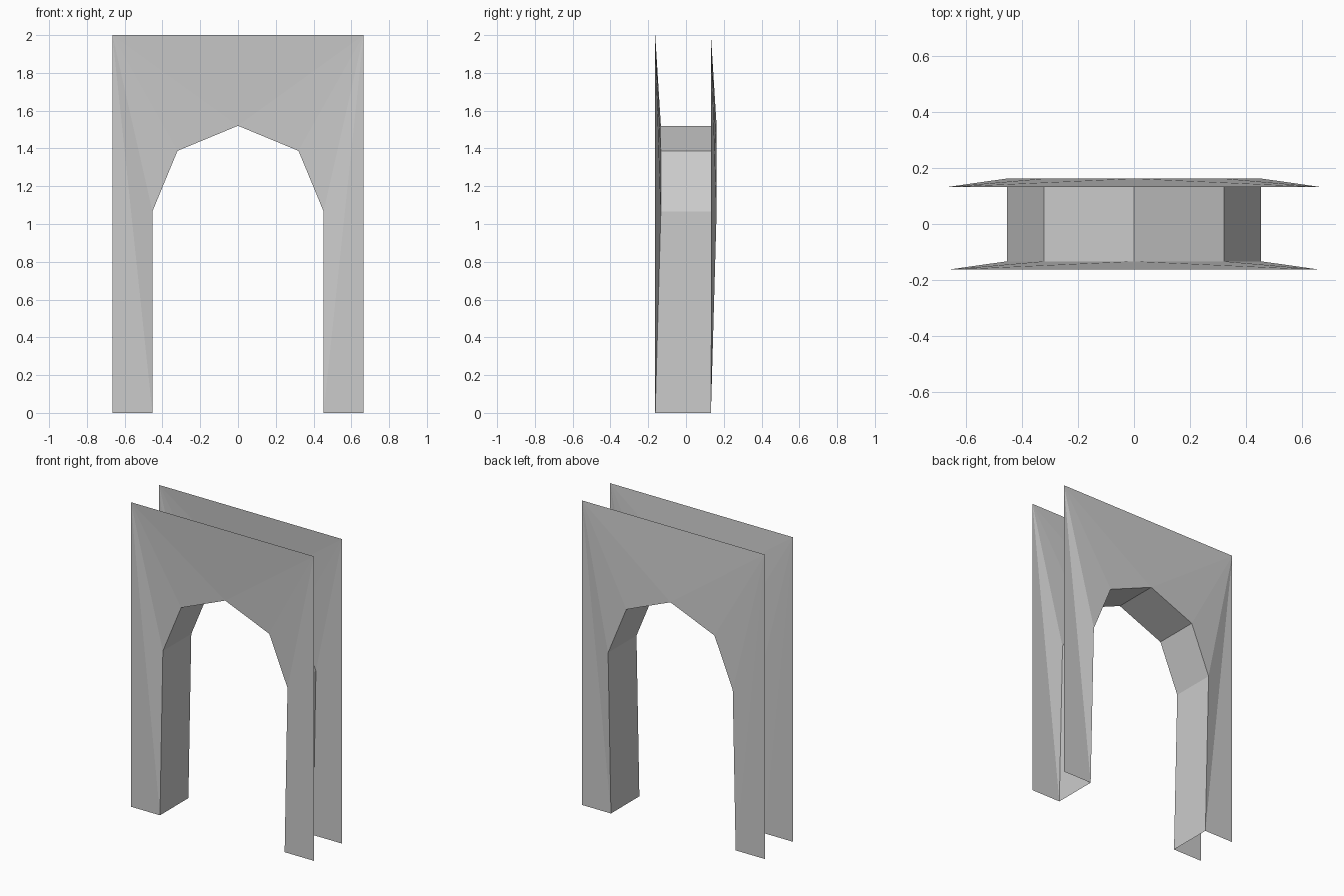
import bpy
import bmesh
from math import sin, cos, radians

cube = bpy.data.objects.get("Cube")
if cube:
    bpy.data.objects.remove(cube, do_unlink=True)

HALF_WIDTH, HEIGHT = 0.665, 2.0
RADIUS, SPRING = 0.453, 1.067
FRONT, BACK = -0.163, 0.132      # planes of the outer corners and feet
SHIFT = 0.03                     # the arch edge leans back from those planes

stone = bpy.data.materials.new("grey_stone")
stone.use_nodes = True
GREY = (0.6, 0.6, 0.6, 1.0)
stone.diffuse_color = GREY
stone.node_tree.nodes["Principled BSDF"].inputs["Base Color"].default_value = GREY

# Opening outline, left foot to right foot: (x, z, lean)
arch = [(-RADIUS * cos(radians(a)), SPRING + RADIUS * sin(radians(a)), SHIFT)
        for a in range(0, 181, 45)]
opening = [(-RADIUS, 0, 0)] + arch + [(RADIUS, 0, 0)]


def make_object(name, faces):
    """Build a flat-shaded object from faces given as lists of points."""
    bm = bmesh.new()
    for face in faces:
        bm.faces.new([bm.verts.new(p) for p in face])
    bmesh.ops.remove_doubles(bm, verts=bm.verts, dist=0.0001)
    mesh = bpy.data.meshes.new(name)
    bm.to_mesh(mesh)
    bm.free()
    mesh.materials.append(stone)
    obj = bpy.data.objects.new(name, mesh)
    bpy.context.collection.objects.link(obj)


def place(outline, y):
    return [(x, y + lean, z) for x, z, lean in outline]


def wall(name, y, flip):
    """Wall sheet fanned from its two top corners to the arch edge."""
    edge = place([(-HALF_WIDTH, 0, 0)] + opening + [(HALF_WIDTH, 0, 0)], y)
    left, right = (-HALF_WIDTH, y, HEIGHT), (HALF_WIDTH, y, HEIGHT)
    apex = len(edge) // 2
    faces = [(left if i < apex else right, edge[i], edge[i + 1])
             for i in range(len(edge) - 1)]
    faces.append((left, edge[apex], right))
    make_object(name, [f[::-1] for f in faces] if flip else faces)


# Front and back walls
wall("front_wall", FRONT, False)
wall("back_wall", BACK, True)

# Lining of the opening between the walls
near, far = place(opening, FRONT), place(opening, BACK)
make_object("arch_lining", [(near[i], far[i], far[i + 1], near[i + 1])
                            for i in range(len(opening) - 1)])
